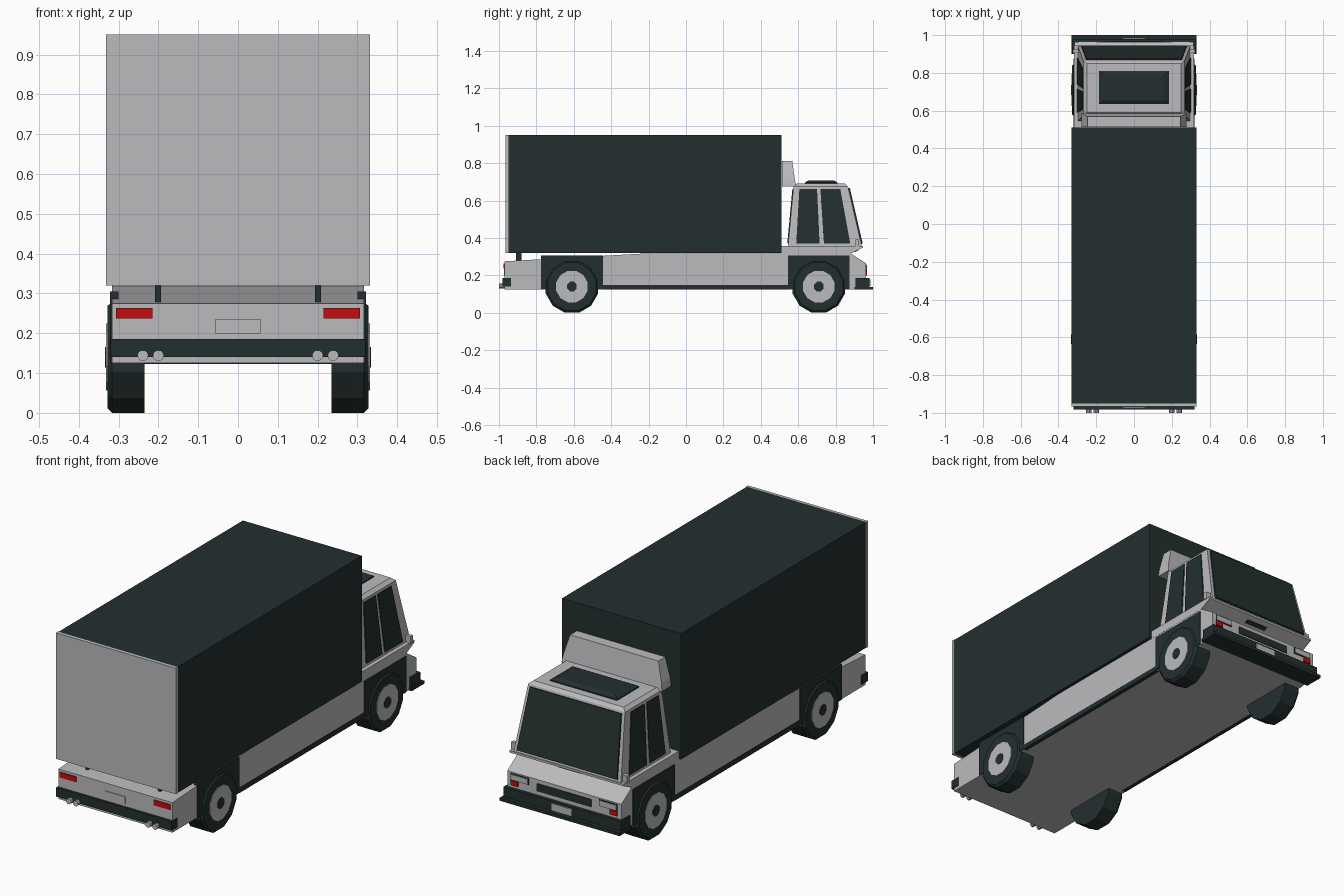
import bpy, bmesh, math
from mathutils import Vector

if "Cube" in bpy.data.objects:
    bpy.data.objects.remove(bpy.data.objects["Cube"])


def material(name, rgb):
    m = bpy.data.materials.new(name)
    m.diffuse_color = (*rgb, 1)
    m.use_nodes = True
    m.node_tree.nodes["Principled BSDF"].inputs["Base Color"].default_value = m.diffuse_color
    return m


LIGHT = material("light_grey_paint", (0.50, 0.50, 0.52))
DARK = material("dark_green_black", (0.017, 0.028, 0.028))
RED = material("red_lamp", (0.55, 0.004, 0.004))


def finish(name, bm, mat):
    bmesh.ops.recalc_face_normals(bm, faces=bm.faces)
    me = bpy.data.meshes.new(name)
    bm.to_mesh(me)
    bm.free()
    me.materials.append(mat)
    ob = bpy.data.objects.new(name, me)
    bpy.context.collection.objects.link(ob)
    return ob


def loft(name, loops, mat):
    """Skin a list of equal length point loops and cap both ends."""
    bm = bmesh.new()
    rings = [[bm.verts.new(p) for p in loop] for loop in loops]
    n = len(rings[0])
    for a, b in zip(rings, rings[1:]):
        for i in range(n):
            j = (i + 1) % n
            bm.faces.new((a[i], a[j], b[j], b[i]))
    bm.faces.new(rings[0])
    bm.faces.new(rings[-1])
    return finish(name, bm, mat)


def rect(x0, x1, y0, y1, z):
    return [(x0, y0, z), (x1, y0, z), (x1, y1, z), (x0, y1, z)]


def box(name, x0, x1, y0, y1, z0, z1, mat):
    return loft(name, [rect(x0, x1, y0, y1, z0), rect(x0, x1, y0, y1, z1)], mat)


def side_profile(name, pts, half, mat):
    return loft(name, [[(x, y, z) for y, z in pts] for x in (-half, half)], mat)


def panel(name, corners, u0, u1, v0, v1, mat, thick=0.005, taper=0.0):
    """Plate on a quad (bottom a,b / top d,c) between u,v fractions."""
    a, b, c, d = [Vector(p) for p in corners]
    at = lambda u, v: a.lerp(b, u).lerp(d.lerp(c, u), v)
    nrm = (b - a).cross(d - a).normalized()
    q = [at(u0, v0), at(u1, v0), at(u1 - taper, v1), at(u0, v1)]
    return loft(name, [[p - nrm * 0.002 for p in q], [p + nrm * thick for p in q]], mat)


def cylinder_x(name, x0, x1, y, z, r, n, mat, bevel=0.0):
    """Cylinder along x, outer rim at x1 optionally chamfered."""
    s = 1 if x1 > x0 else -1
    ring = lambda x, rr: [(x, y + rr * math.cos((i + .5) * math.tau / n),
                           z + rr * math.sin((i + .5) * math.tau / n)) for i in range(n)]
    loops = [ring(x0, r), ring(x1 - s * bevel, r)]
    if bevel:
        loops.append(ring(x1, r - bevel))
    return loft(name, loops, mat)


# Cargo box and rear door
box("cargo_box", -.33, .33, -.95, .51, .32, .95, DARK)
box("cargo_rear_door", -.332, .332, -.966, -.95, .32, .951, LIGHT)

# Lower body and belt under the cab windows
side_profile("lower_body", [(-.97, .125), (-.97, .275), (-.2, .318), (.5, .318),
                            (.877, .32), (.963, .264), (.963, .125)], .316, LIGHT)
side_profile("cab_belt", [(.5, .315), (.5, .358), (.945, .358), (.945, .348),
                          (.877, .315)], .317, LIGHT)

# Cab greenhouse with a chamfered roof
low = rect(-.297, .297, .545, .94, .355)
mid = rect(-.268, .268, .575, .866, .675)
loft("cab_shell", [low, mid, rect(-.25, .25, .59, .85, .69)], LIGHT)

# Cab glass
panel("rear_window", [low[0], low[1], mid[1], mid[0]], .06, .94, .05, .96, DARK)
panel("windscreen", [low[2], low[3], mid[3], mid[2]], .03, .97, .04, .97, DARK, .008)
right = [low[1], low[2], mid[2], mid[1]]
left = [low[0], low[3], mid[3], mid[0]]
for side, q in (("right", right), ("left", left)):
    t = .005 if side == "right" else -.005
    panel(side + "_rear_side_window", q, .11, .43, .05, .96, DARK, t)
    panel(side + "_front_side_window", q, .49, .85, .05, .96, DARK, t)

# Roof hatch and wind deflector
loft("roof_hatch", [rect(-.185, .185, .635, .81, .688), rect(-.185, .185, .635, .81, .696),
                    rect(-.16, .16, .655, .79, .708)], DARK)
loft("wind_deflector", [rect(-.278, .278, .514, .588, .675),
                        rect(-.272, .272, .514, .582, .715),
                        rect(-.245, .245, .514, .568, .812)], LIGHT)

# Front bumper, grille and plate
box("front_bumper", -.325, .325, .905, .98, .135, .187, DARK)
box("front_bumper_lip", -.332, .332, .90, 1.0, .123, .138, DARK)
box("front_grille", -.15, .15, .955, .967, .207, .245, DARK)
box("front_plate", -.057, .057, .975, .986, .142, .178, LIGHT)
panel("front_vent", [(.3, .877, .318), (-.3, .877, .318), (-.3, .945, .348),
                     (.3, .945, .348)], .4, .6, .35, .65, DARK, .004)

# Rear bumper, plate
box("rear_bumper", -.32, .32, -.982, -.935, .14, .186, DARK)
box("rear_plate", -.057, .057, -.974, -.965, .2, .236, LIGHT)

for s, side in ((1, "right"), (-1, "left")):
    def mbox(name, xa, xb, *rest):
        return box(side + "_" + name, min(s * xa, s * xb), max(s * xa, s * xb), *rest)

    # Lamps
    mbox("tail_lamp", .215, .306, -.975, -.965, .237, .263, RED)
    mbox("headlamp_surround", .195, .295, .955, .966, .225, .258, DARK)
    mbox("headlamp", .199, .291, .955, .969, .229, .254, LIGHT)
    mbox("front_indicator", .255, .295, .955, .969, .2, .223, RED)
    # Box mounts, mirrors, skirt
    mbox("box_mount", .194, .208, -.91, -.88, .27, .322, DARK)
    mbox("mirror", .295, .322, .905, .925, .357, .392, LIGHT)
    mbox("side_skirt", .3, .32, -.445, .545, .124, .148, DARK)
    # Twin exhausts
    for k, x in enumerate((.2, .239)):
        ring = lambda y: [(s * x + .014 * math.cos(i * math.tau / 10), y,
                           .144 + .014 * math.sin(i * math.tau / 10)) for i in range(10)]
        loft(f"{side}_exhaust_{k + 1}", [ring(-.94), ring(-1.0)], LIGHT)
    # Wheel arches and wheels
    for y, end in ((-.61, "rear"), (.71, "front")):
        n = f"{side}_{end}_"
        mbox(end + "_arch_panel", .3, .321, y - .165, y + .165, .126, .305, DARK)
        cylinder_x(n + "tyre", s * .235, s * .328, y, .14, .14 / math.cos(math.pi / 12), 12, DARK, .012)
        cylinder_x(n + "hub", s * .31, s * .331, y, .14, .087, 12, LIGHT)
        cylinder_x(n + "hub_cap", s * .32, s * .334, y, .14, .028, 8, DARK)
